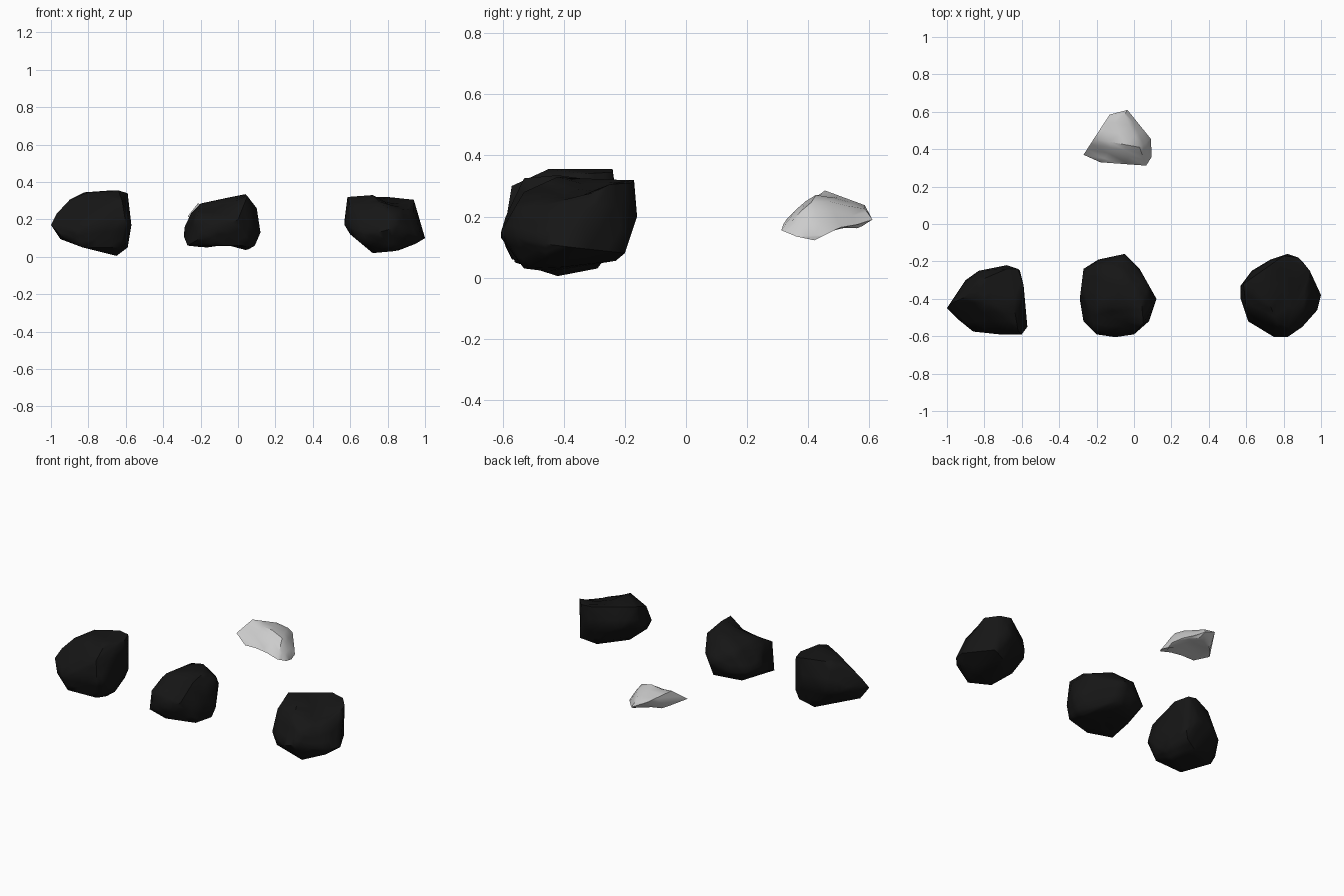
import bpy, bmesh, math
from mathutils import Vector

dark = bpy.data.materials.new("dark_stone")
dark.diffuse_color = (0.008, 0.008, 0.008, 1)


def rock(name, corners, dents=(), mat=None, angle=50):
    """Hull around chipped corners, then press shallow dents into it."""
    bm = bmesh.new()
    for c in corners:
        bm.verts.new(c)
    bmesh.ops.convex_hull(bm, input=bm.verts[:])
    loose = [v for v in bm.verts if not v.link_faces]
    bmesh.ops.delete(bm, geom=loose, context='VERTS')
    bmesh.ops.subdivide_edges(bm, edges=bm.edges[:], cuts=2, use_grid_fill=True)
    for centre, radius, push in dents:
        for v in bm.verts:
            d = (v.co - Vector(centre)).length / radius
            if d < 1:
                v.co += Vector(push) * (1 - d * d)
    bmesh.ops.recalc_face_normals(bm, faces=bm.faces)
    me = bpy.data.meshes.new(name)
    bm.to_mesh(me)
    bm.free()
    ob = bpy.data.objects.new(name, me)
    bpy.context.collection.objects.link(ob)
    if mat:
        me.materials.append(mat)
    bpy.ops.object.select_all(action='DESELECT')
    ob.select_set(True)
    bpy.context.view_layer.objects.active = ob
    bpy.ops.object.shade_smooth_by_angle(angle=math.radians(angle))


# Left rock: flat high back, pointed left end
rock("left_rock", [
    (-.82, -.30, .345), (-.62, -.24, .345), (-.68, -.24, .355), (-.59, -.33, .34),
    (-.64, -.45, .355), (-.80, -.42, .345), (-.90, -.39, .305), (-.62, -.57, .30),
    (-.60, -.59, .18), (-.72, -.59, .17), (-.86, -.575, .14), (-.94, -.51, .11),
    (-.57, -.55, .17), (-1.0, -.45, .17), (-.97, -.42, .23), (-.95, -.43, .095),
    (-.90, -.30, .18), (-.83, -.25, .20), (-.68, -.22, .20), (-.61, -.25, .13),
    (-.59, -.42, .05), (-.65, -.42, .005), (-.77, -.42, .035), (-.83, -.56, .05),
    (-.63, -.55, .05), (-.72, -.29, .03), (-.60, -.53, .07), (-.63, -.26, .07)],
    mat=dark)

# Middle rock: slight dish on the upper front and an arch below
rock("middle_rock", [
    (-.06, -.27, .315), (.04, -.42, .335), (.05, -.53, .325), (.08, -.33, .28),
    (-.18, -.22, .27), (-.20, -.45, .285), (-.25, -.42, .235), (-.22, -.57, .215),
    (-.285, -.36, .16), (-.29, -.40, .11), (-.27, -.24, .15), (-.19, -.19, .15),
    (-.05, -.16, .20), (.03, -.24, .20), (.12, -.40, .13), (.10, -.45, .26),
    (.08, -.52, .15), (0, -.59, .20), (-.10, -.605, .15), (-.20, -.59, .10),
    (-.27, -.52, .06), (.04, -.40, .03), (.09, -.40, .06), (-.16, -.40, .048),
    (-.05, -.21, .09), (-.12, -.57, .06), (.06, -.52, .06), (-.22, -.26, .08)],
    [((-.08, -.54, .30), .11, (0, .02, -.03)), ((-.06, -.42, .04), .12, (0, 0, .025))],
    mat=dark)

# Right rock: blocky with a dished top
rock("right_rock", [
    (.585, -.32, .32), (.72, -.42, .33), (.80, -.17, .32), (.88, -.18, .31),
    (.94, -.25, .305), (.94, -.42, .24), (.85, -.56, .23), (.77, -.53, .28),
    (.60, -.45, .27), (.57, -.40, .17), (.57, -.33, .20), (.63, -.25, .20),
    (.73, -.19, .20), (.82, -.16, .20), (.90, -.20, .08), (1.0, -.38, .10),
    (.98, -.46, .11), (.90, -.55, .13), (.82, -.605, .15), (.75, -.605, .13),
    (.61, -.52, .15), (.65, -.53, .08), (.60, -.40, .12), (.72, -.45, .02),
    (.86, -.40, .035), (.83, -.53, .03), (.80, -.23, .055), (.95, -.46, .07)],
    [((.83, -.34, .31), .13, (0, 0, -.035))], mat=dark)

# Pale flake: sloping top, thin rim, hollow underside
rock("pale_flake", [
    (-.27, .37, .215), (-.18, .33, .175), (.065, .312, .155), (.095, .36, .135),
    (.09, .42, .122), (.09, .455, .14), (-.035, .61, .19), (-.13, .585, .237),
    (-.215, .455, .285), (.03, .41, .235), (-.05, .585, .225), (-.17, .49, .17),
    (-.02, .56, .158)],
    [((-.05, .43, .15), .14, (0, 0, .04))], angle=40)
